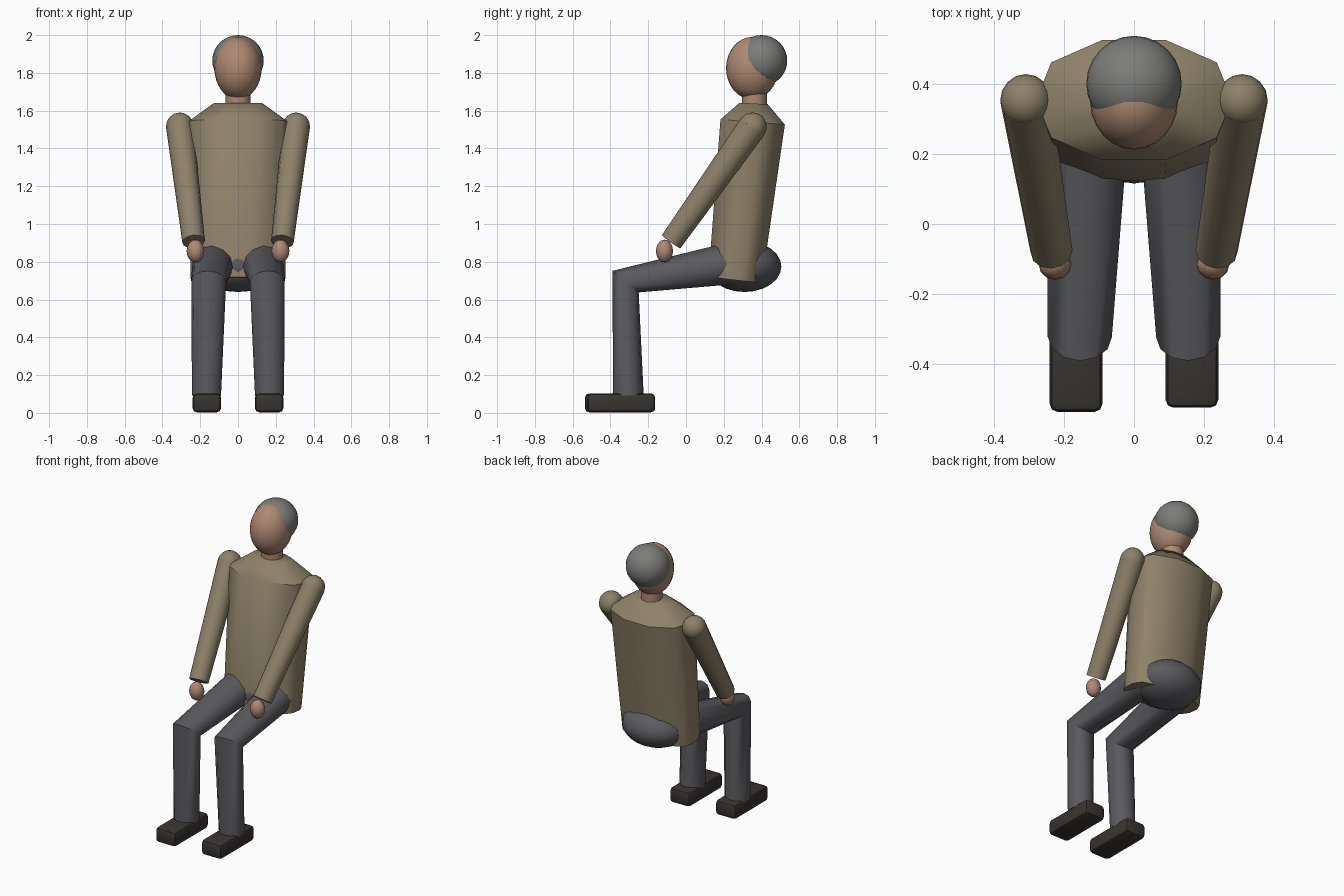
import bpy, bmesh, math
from mathutils import Vector

if "Cube" in bpy.data.objects:
    bpy.data.objects.remove(bpy.data.objects["Cube"])


def material(name, rgb):
    m = bpy.data.materials.new(name)
    m.diffuse_color = (*rgb, 1)
    m.use_nodes = True
    m.node_tree.nodes["Principled BSDF"].inputs["Base Color"].default_value = m.diffuse_color
    return m


COAT = material("coat_cloth", (0.27, 0.22, 0.14))
TROUSER = material("trouser_cloth", (0.105, 0.105, 0.115))
SKIN = material("skin", (0.42, 0.25, 0.17))
HAIR = material("grey_hair", (0.2, 0.2, 0.19))
LEATHER = material("shoe_leather", (0.04, 0.035, 0.03))


def finish(bm, name, mat, angle=45):
    bmesh.ops.recalc_face_normals(bm, faces=bm.faces[:])
    me = bpy.data.meshes.new(name)
    bm.to_mesh(me)
    bm.free()
    ob = bpy.data.objects.new(name, me)
    bpy.context.collection.objects.link(ob)
    me.materials.append(mat)
    bpy.ops.object.select_all(action='DESELECT')
    ob.select_set(True)
    bpy.context.view_layer.objects.active = ob
    bpy.ops.object.shade_smooth_by_angle(angle=math.radians(angle))
    return ob


def loft(name, path, radii, profile, mat):
    """Sweep a closed profile along a path; rings bisect the bends."""
    bm = bmesh.new()
    pts = [Vector(p) for p in path]
    rings = []
    for i, p in enumerate(pts):
        t = Vector()
        if i > 0:
            t += (p - pts[i - 1]).normalized()
        if i < len(pts) - 1:
            t += (pts[i + 1] - p).normalized()
        t.normalize()
        u = Vector((1, 0, 0))
        u = (u - t * u.dot(t)).normalized()
        v = t.cross(u)
        ru, rv = radii[i]
        rings.append([bm.verts.new(p + u * a * ru + v * b * rv) for a, b in profile])
    n = len(profile)
    for r0, r1 in zip(rings, rings[1:]):
        for k in range(n):
            bm.faces.new((r0[k], r0[(k + 1) % n], r1[(k + 1) % n], r1[k]))
    bm.faces.new(rings[0])
    bm.faces.new(rings[-1])
    return finish(bm, name, mat)


def ellipsoid(name, centre, radius, mat, seg=24, rings=16):
    bm = bmesh.new()
    bmesh.ops.create_uvsphere(bm, u_segments=seg, v_segments=rings, radius=1)
    bmesh.ops.scale(bm, vec=radius, verts=bm.verts)
    bmesh.ops.translate(bm, vec=centre, verts=bm.verts)
    return finish(bm, name, mat)


def rounded_box(name, centre, size, bevel, mat):
    bm = bmesh.new()
    bmesh.ops.create_cube(bm, size=1)
    bmesh.ops.scale(bm, vec=size, verts=bm.verts)
    bmesh.ops.bevel(bm, geom=bm.edges[:], offset=bevel, segments=2,
                    profile=0.5, affect='EDGES')
    bmesh.ops.translate(bm, vec=centre, verts=bm.verts)
    return finish(bm, name, mat, 30)


def circle(n):
    return [(math.cos(2 * math.pi * k / n), math.sin(2 * math.pi * k / n)) for k in range(n)]


# Torso: boxy twelve-sided section leaning back, closing in at the collar
quarter = [(1, 0.25), (0.9, 0.63), (0.35, 1)]
half = quarter + [(-a, b) for a, b in reversed(quarter)]
section = half + [(-a, -b) for a, b in half]
loft("coat", [(0, 0.26, 0.703), (0, 0.353, 1.54), (0, 0.358, 1.638)],
     [(0.25, 0.142), (0.262, 0.171), (0.13, 0.075)], section, COAT)

# Hips
ellipsoid("hips", (0, 0.31, 0.775), (0.22, 0.195, 0.135), TROUSER, 16, 12)

# Neck, head and hair
loft("neck", [(0, 0.362, 1.57), (0, 0.362, 1.74)], [(0.066, 0.066)] * 2, circle(16), SKIN)
ellipsoid("head", (0, 0.35, 1.825), (0.125, 0.138, 0.165), SKIN)
ellipsoid("hair", (0, 0.4, 1.865), (0.136, 0.136, 0.135), HAIR)

for s, side in ((-1, "left"), (1, "right")):
    # Leg bent at the knee
    loft(side + "_leg",
         [(s * 0.13, 0.26, 0.795), (s * 0.155, -0.32, 0.695), (s * 0.167, -0.305, 0.09)],
         [(0.113, 0.113), (0.092, 0.09), (0.077, 0.081)], circle(12), TROUSER)
    # Shoe, one set a little ahead of the other
    rounded_box(side + "_shoe", (s * 0.165, -0.349 + s * 0.006, 0.053),
                (0.15, 0.36, 0.1), 0.022, LEATHER)
    # Sleeve with round shoulder, reaching down to the knee
    shoulder = (s * 0.308, 0.352, 1.515)
    loft(side + "_sleeve", [shoulder, (s * 0.235, -0.078, 0.907)],
         [(0.073, 0.077), (0.06, 0.06)], circle(12), COAT)
    ellipsoid(side + "_shoulder", shoulder, (0.073, 0.075, 0.075), COAT, 16, 12)
    ellipsoid(side + "_hand", (s * 0.225, -0.114, 0.857), (0.047, 0.045, 0.06), SKIN, 12, 10)
